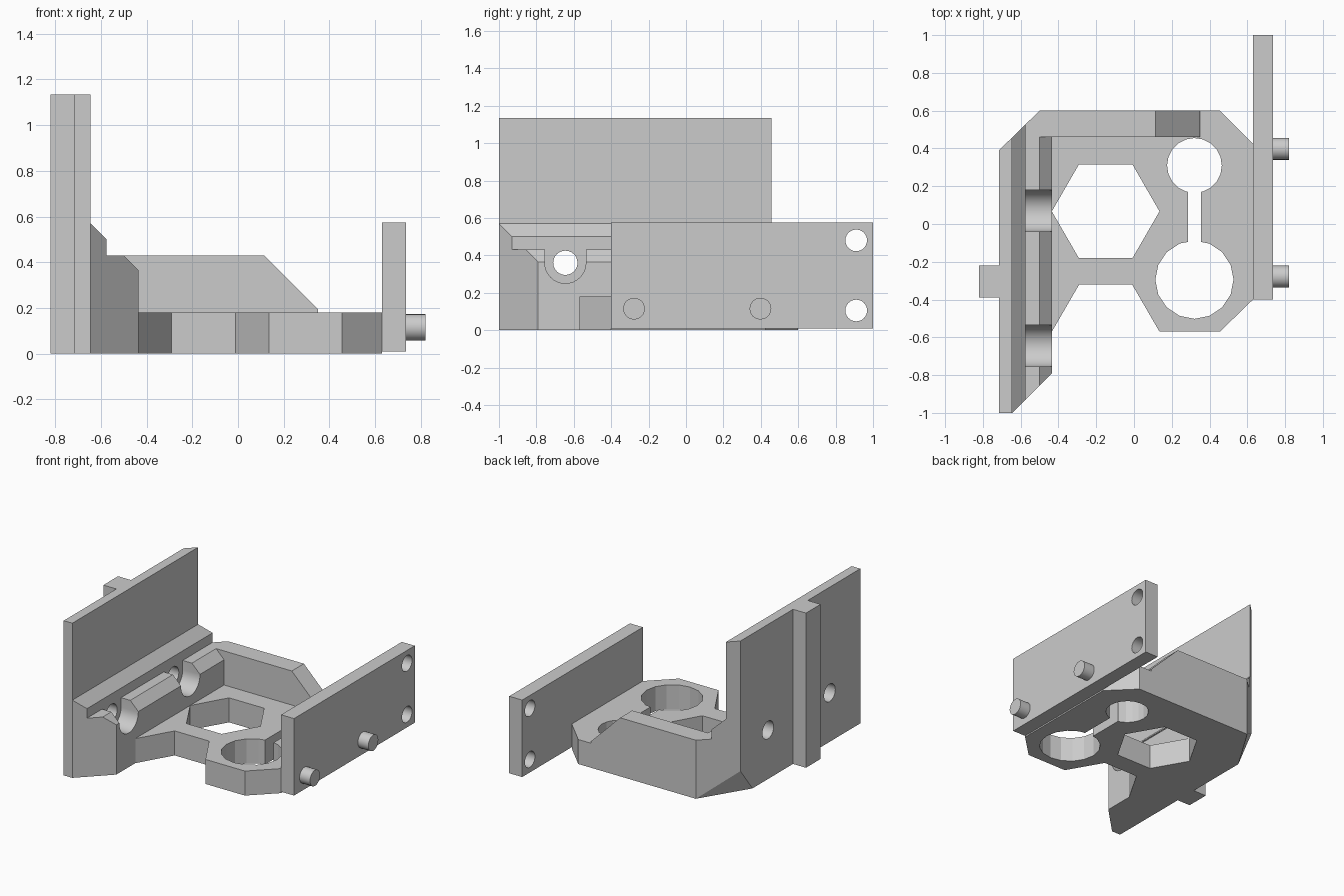
import bpy, bmesh, math
from mathutils import Vector

if "Cube" in bpy.data.objects:
    bpy.data.objects.remove(bpy.data.objects["Cube"])

grey = bpy.data.materials.new("plain_grey")
grey.diffuse_color = (0.6, 0.6, 0.6, 1)
grey.use_nodes = True
grey.node_tree.nodes["Principled BSDF"].inputs["Base Color"].default_value = grey.diffuse_color


def prism(name, pts, axis, lo, hi, planes=()):
    """Extrude a 2D outline along an axis, then trim with (point, normal) planes."""
    place = {'x': lambda a, b, t: (t, a, b),
             'y': lambda a, b, t: (a, t, b),
             'z': lambda a, b, t: (a, b, t)}[axis]
    bm = bmesh.new()
    bottom = [bm.verts.new(place(a, b, lo)) for a, b in pts]
    top = [bm.verts.new(place(a, b, hi)) for a, b in pts]
    bm.faces.new(bottom)
    bm.faces.new(top)
    n = len(pts)
    for i in range(n):
        j = (i + 1) % n
        bm.faces.new((bottom[i], bottom[j], top[j], top[i]))
    for co, no in planes:
        geom = bm.verts[:] + bm.edges[:] + bm.faces[:]
        cut = bmesh.ops.bisect_plane(bm, geom=geom, plane_co=co, plane_no=no, clear_outer=True)
        edges = [e for e in cut['geom_cut'] if isinstance(e, bmesh.types.BMEdge)]
        edges = [e for e in edges if e.is_boundary]
        if edges:
            bmesh.ops.holes_fill(bm, edges=edges, sides=0)
    bmesh.ops.recalc_face_normals(bm, faces=bm.faces[:])
    me = bpy.data.meshes.new(name)
    bm.to_mesh(me)
    bm.free()
    me.materials.append(grey)
    ob = bpy.data.objects.new(name, me)
    bpy.context.collection.objects.link(ob)
    return ob


def rect(a0, a1, b0, b1):
    return [(a0, b0), (a1, b0), (a1, b1), (a0, b1)]


def circle(a, b, r, n, turn=0.0):
    return [(a + r * math.cos(turn + math.tau * i / n),
             b + r * math.sin(turn + math.tau * i / n)) for i in range(n)]


def carve(ob, pts, axis, lo, hi):
    """Cut a prism-shaped opening and bake the result."""
    cutter = prism("cutter", pts, axis, lo, hi)
    cutter.hide_render = True
    mod = ob.modifiers.new("opening", 'BOOLEAN')
    mod.operation = 'DIFFERENCE'
    mod.solver = 'EXACT'
    mod.object = cutter
    dg = bpy.context.evaluated_depsgraph_get()
    me = bpy.data.meshes.new_from_object(ob.evaluated_get(dg))
    ob.modifiers.clear()
    ob.data = me
    bpy.data.objects.remove(cutter)


def smooth(ob):
    bpy.ops.object.select_all(action='DESELECT')
    ob.select_set(True)
    bpy.context.view_layer.objects.active = ob
    bpy.ops.object.shade_smooth_by_angle(angle=math.radians(25))


# Trim planes: rear corner chamfer, front rail chamfer, lower rear corner facet
rear = (Vector((-0.5, 0.6, 0)), Vector((-0.21, 0.215, 0)))
front = (Vector((-0.645, -1, 0)), Vector((1, -1, 0)))
p0, p1, p2 = Vector((-0.5, 0.6, 0)), Vector((-0.715, 0.39, 0.18)), Vector((-0.715, 0.25, 0))
facet_no = (p1 - p0).cross(p2 - p0)
if facet_no.z > 0:
    facet_no = -facet_no
corner = (p0, facet_no)

# Base plate with hexagon opening and keyhole pair
base = prism("base_plate", [
    (-0.5, 0.6), (0.455, 0.6), (0.63, 0.425), (0.63, -0.4), (0.455, -0.57),
    (0.135, -0.57), (-0.01, -0.32), (-0.29, -0.32), (-0.435, -0.57), (-0.5, -0.57)],
    'z', 0, 0.18)
carve(base, circle(-0.15, 0.067, 0.285, 6), 'z', -0.1, 0.3)
carve(base, circle(0.32, 0.31, 0.145, 20), 'z', -0.1, 0.3)
carve(base, circle(0.32, -0.295, 0.207, 16), 'z', -0.1, 0.3)
carve(base, rect(0.285, 0.355, -0.2, 0.25), 'z', -0.1, 0.3)

# Sloped back wall on the base
prism("back_wall", [(-0.5, 0.43), (0.115, 0.43), (0.35, 0.195), (0.35, 0.18),
                    (-0.435, 0.18), (-0.435, 0.365)], 'y', 0.46, 0.6)

# Stepped side rail
rail = prism("side_rail", [(-0.645, 0), (-0.645, 0.57), (-0.575, 0.5), (-0.575, 0.43),
                           (-0.5, 0.43), (-0.435, 0.365), (-0.435, 0)],
             'y', -1, 0.6, (rear, front, corner))

# Tall side plate
plate = prism("tall_plate", rect(-0.715, -0.645, -1, 0.6), 'z', 0, 1.135, (rear, corner))

# Rounded cradles and the rod holes behind them
for y in (-0.645, 0.07):
    arc = [(y + 0.11 * math.cos(a), 0.36 + 0.11 * math.sin(a))
           for a in (math.pi + math.pi * i / 16 for i in range(17))]
    carve(rail, arc + [(y + 0.11, 0.6), (y - 0.11, 0.6)], 'x', -0.575, -0.3)
    for part in (rail, plate):
        carve(part, circle(y, 0.36, 0.065, 24), 'x', -0.9, -0.5)

# Outer rib on the tall plate
prism("outer_rib", rect(-0.82, -0.715, -0.39, -0.22), 'z', 0, 1.135)

# Long mounting arm with two bolt holes
arm = prism("mounting_arm", rect(-0.4, 1, 0.01, 0.575), 'x', 0.63, 0.735)
for z in (0.105, 0.48):
    carve(arm, circle(0.91, z, 0.058, 24), 'x', 0.5, 0.9)

# Locating pegs
for i, y in enumerate((-0.278, 0.398)):
    smooth(prism(f"locating_peg_{i + 1}", circle(y, 0.115, 0.058, 24), 'x', 0.735, 0.82))

for ob in (rail, plate, arm):
    smooth(ob)
